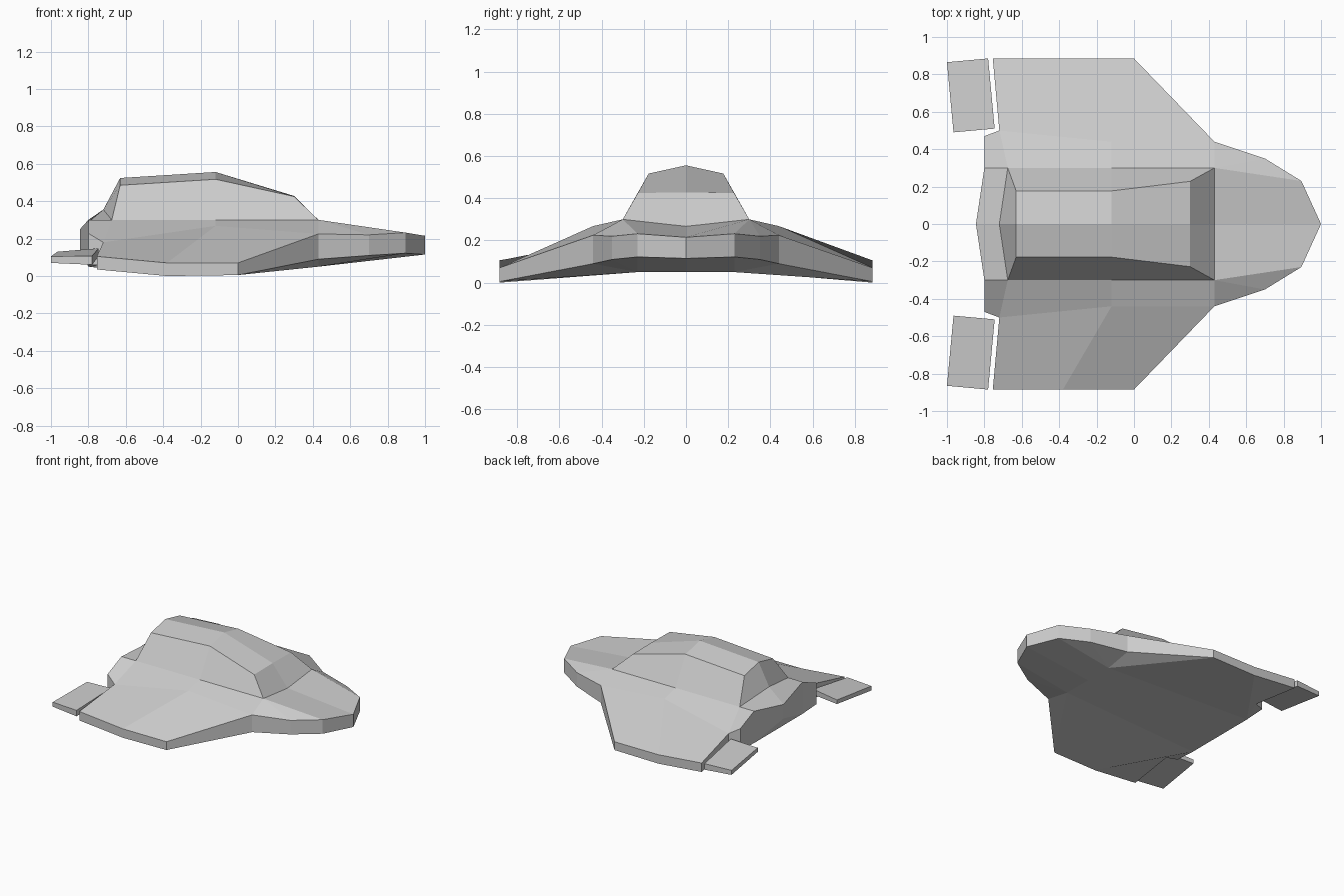
import bpy, bmesh

if "Cube" in bpy.data.objects:
    bpy.data.objects.remove(bpy.data.objects["Cube"])


def build(name, points, faces, mirror=True):
    """Flat-faced mesh from lettered points; mirrored halves are welded on y = 0."""
    bm = bmesh.new()
    for side in (1, -1) if mirror else (1,):
        v = {k: bm.verts.new((x, y * side, z)) for k, (x, y, z) in points.items()}
        for f in faces.split():
            bm.faces.new([v[c] for c in f[::side]])
    bmesh.ops.remove_doubles(bm, verts=bm.verts, dist=0.0005)
    bmesh.ops.delete(bm, geom=[p for p in bm.verts if not p.link_faces], context='VERTS')
    bmesh.ops.recalc_face_normals(bm, faces=bm.faces)
    me = bpy.data.meshes.new(name)
    bm.to_mesh(me)
    bm.free()
    ob = bpy.data.objects.new(name, me)
    bpy.context.collection.objects.link(ob)
    return ob


def rim_points(rim):
    """Upper rim points in capitals, lower rim points in small letters."""
    pts = {}
    for k, (x, y, top, bottom) in rim.items():
        pts[k], pts[k.lower()] = (x, y, top), (x, y, bottom)
    return pts


def wall(loop):
    return " ".join(p + q + q.lower() + p.lower() for p, q in zip(loop, loop[1:]))


# Outline of half the hull, nose to tail: x, y, upper z, lower z
rim = {
    "A": (1, 0, .215, .115), "B": (.895, .23, .232, .122),
    "C": (.7, .35, .22, .11), "D": (.43, .44, .225, .09),
    "E": (0, .885, .07, .005), "F": (-.38, .885, .07, 0),
    "G": (-.755, .885, .105, .035), "H": (-.72, .5, .18, .06),
    "I": (-.8, .47, .228, .06), "K": (-.8, .3, .3, .05),
    "J": (-.845, 0, .25, .14),
}

# Seam between hull and canopy
seam = {"L": (.43, .3, .3), "M": (-.12, .3, .3), "P": (-.675, .3, .3),
        "Q": (-.72, 0, .355), "R": (.43, 0, .267)}

# Hull: wing crease, keel corners
hull = {**rim_points(rim), **seam, "N": (-.12, .44, .268),
        "W": (.43, .23, .05), "X": (.43, 0, .05), "Z": (-.8, 0, .05)}
upper = "ARLB BLC CLD LMND DNFE NHGF MPHN PKIH QJKP"
lower = "aXWb bWc cWd dWe eWkf fkhg hki XWkZ Zkj"
build("hull", hull, " ".join((upper, lower, wall("ABCDEFGHIKJ"))))

# Canopy: shoulder points and roof ridge
canopy = {**seam, "S": (.3, .228, .425), "T": (-.12, .177, .517), "U": (-.63, .177, .485),
          "s": (.3, 0, .428), "t": (-.12, 0, .556), "u": (-.63, 0, .524)}
build("canopy", canopy, "RLSs LMTS MPUT PQuU sSTt tTUu")

# Trailing flaps behind each wing
flap = rim_points({"A": (-1, .865, .105, .07), "B": (-.78, .885, .107, .06),
                   "C": (-.745, .51, .148, .105), "D": (-.965, .49, .13, .098)})
build("wing_flaps", flap, "ABCD abcd " + wall("ABCDA"))
